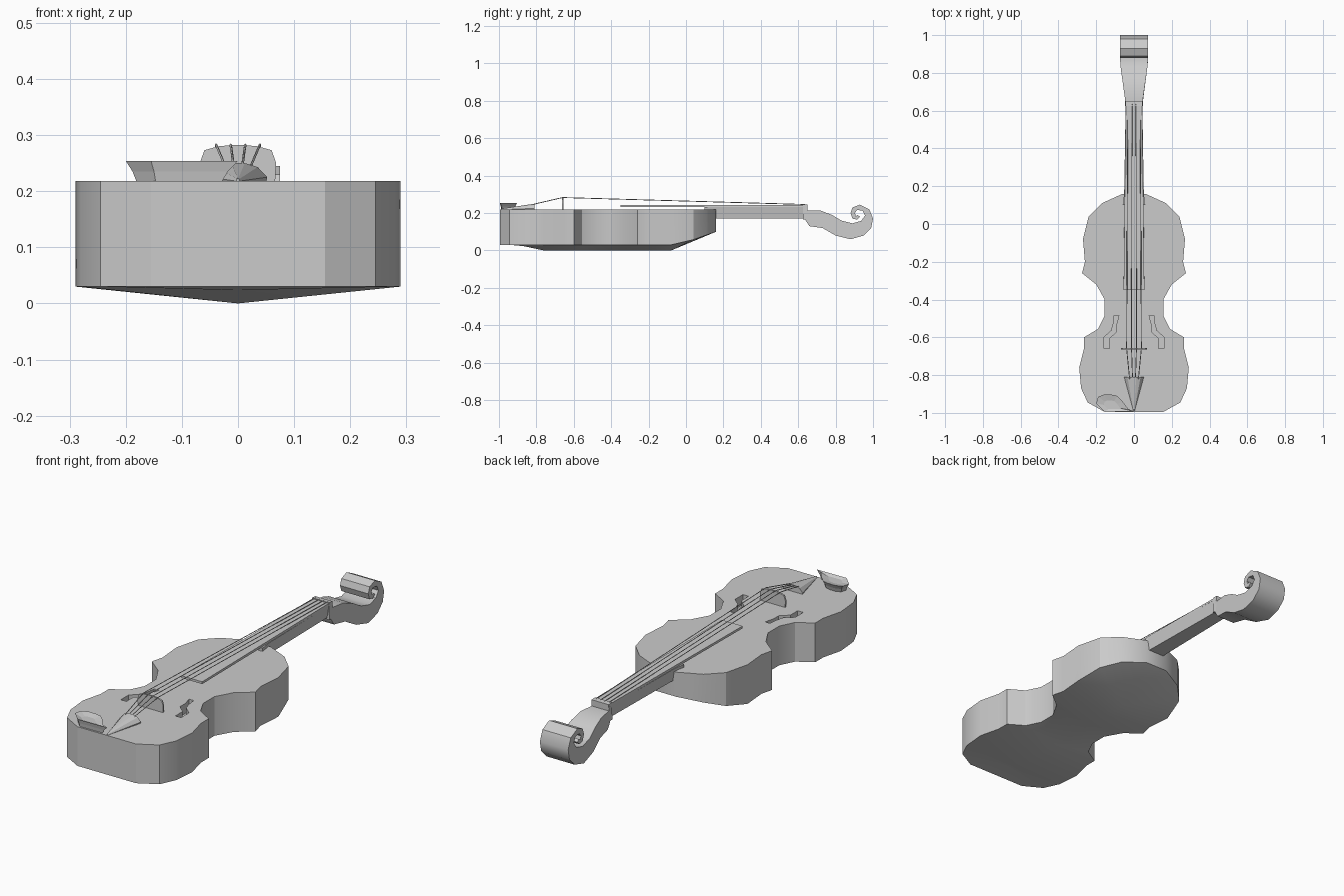
import bpy, bmesh
from mathutils import Vector

if "Cube" in bpy.data.objects:
    bpy.data.objects.remove(bpy.data.objects["Cube"])


def make(name, verts, faces):
    me = bpy.data.meshes.new(name)
    bm = bmesh.new()
    vs = [bm.verts.new(v) for v in verts]
    for f in faces:
        bm.faces.new([vs[i] for i in f])
    bmesh.ops.remove_doubles(bm, verts=bm.verts, dist=1e-5)
    bmesh.ops.recalc_face_normals(bm, faces=bm.faces)
    bm.to_mesh(me)
    bm.free()
    ob = bpy.data.objects.new(name, me)
    bpy.context.collection.objects.link(ob)
    return ob


def loft(name, *rings):
    """Skin equal-length rings and cap both ends."""
    n = len(rings[0])
    faces = [list(range(n)), [(len(rings) - 1) * n + i for i in range(n)]]
    for r in range(len(rings) - 1):
        for i in range(n):
            j = (i + 1) % n
            faces.append([r * n + i, r * n + j, (r + 1) * n + j, (r + 1) * n + i])
    return make(name, [v for r in rings for v in r], faces)


def mirrored(half):
    return half + [(-x, y) for x, y in reversed(half)]


def smooth(ob, angle=0.5):
    bpy.ops.object.select_all(action='DESELECT')
    bpy.context.view_layer.objects.active = ob
    ob.select_set(True)
    bpy.ops.object.shade_smooth_by_angle(angle=angle)


# Body: straight ribs, flat top, back rising to a centre ridge
outline = mirrored([(.06, .16), (.17, .11), (.24, .04), (.27, -.08), (.26, -.20),
                    (.275, -.26), (.20, -.32), (.155, -.40), (.155, -.485),
                    (.19, -.555), (.265, -.60), (.265, -.66), (.29, -.76),
                    (.28, -.87), (.245, -.945), (.155, -.995)])


def rim_z(y):
    return .03 + max(0, y + .04) * .35


def ridge(y):
    y = min(max(y, -.9), -.08)
    return (0, y, .03 * max(0, (-.76 - y) / .14))


n = len(outline)
verts = [(x, y, .218) for x, y in outline]
verts += [(x, y, rim_z(y)) for x, y in outline]
verts += [ridge(y) for x, y in outline]
faces = [list(range(n))]
for i in range(n):
    j = (i + 1) % n
    faces += [[i, j, n + j, n + i], [n + i, n + j, 2 * n + j, 2 * n + i]]
body = make("body", verts, faces)

# Sound holes cut into the top
hole = [(.08, -.485), (.105, -.485), (.11, -.53), (.12, -.565), (.16, -.60),
        (.16, -.66), (.13, -.66), (.13, -.605), (.092, -.57), (.092, -.53)]
for s in (1, -1):
    cutter = loft("sound_hole_cutter", [(s * x, y, .17) for x, y in hole],
                  [(s * x, y, .25) for x, y in hole])
    cutter.hide_render = True
    mod = body.modifiers.new("sound_hole", 'BOOLEAN')
    mod.operation, mod.object, mod.solver = 'DIFFERENCE', cutter, 'EXACT'
    bpy.context.view_layer.objects.active = body
    bpy.ops.object.modifier_apply(modifier=mod.name)
    bpy.data.objects.remove(cutter)
smooth(body)


# Neck, fingerboard and nut
def section(y, w_low, w_top, z0, z1):
    return [(-w_low, y, z0), (w_low, y, z0), (w_top, y, z1), (-w_top, y, z1)]


loft("neck", section(.10, .06, .06, .12, .233), section(.16, .042, .052, .172, .233),
     section(.64, .034, .044, .172, .233))
loft("fingerboard", section(-.35, .055, .055, .232, .243),
     section(.63, .045, .043, .232, .243))
loft("nut", section(.625, .047, .045, .165, .247), section(.65, .047, .045, .165, .245))

# Pegbox and scroll: curled side profile, widening toward the end
curl = [(.64, .243), (.65, .215), (.72, .213), (.78, .19), (.83, .16), (.89, .145),
        (.937, .158), (.957, .187), (.945, .212), (.915, .217), (.903, .2),
        (.908, .184), (.918, .19), (.93, .18), (.915, .165), (.89, .17), (.88, .2),
        (.89, .23), (.93, .245), (.98, .22), (1, .17), (.99, .12), (.95, .08),
        (.88, .06), (.80, .08), (.73, .12), (.66, .13), (.64, .16)]


def half_width(y):
    return .046 + .029 * min(1, max(0, (y - .65) / .21))


scroll = loft("scroll", [(-half_width(y), y, z) for y, z in curl],
              [(half_width(y), y, z) for y, z in curl])
smooth(scroll, .6)

# Bridge
arch = mirrored([(.066, .215), (.068, .25), (.06, .273), (.035, .28), (.012, .282)])
loft("bridge", *[[(x, y, z) for x, z in arch] for y in (-.664, -.656)])

# Tailpiece: arched wedge narrowing to the bottom end
wedge = mirrored([(.05, .215), (.052, .225), (.035, .243), (.012, .25)])
loft("tailpiece", [(x, -.81, z) for x, z in wedge],
     [(x * .06, -.99, .216 + (z - .215) * .2) for x, z in wedge])

# Chin rest: flared rim with a dished top
rest = [(0, -.992), (-.03, -.98), (-.06, -.94), (-.09, -.91), (-.12, -.903),
        (-.16, -.903), (-.19, -.915), (-.20, -.95), (-.155, -.995)]
c = Vector((-.12, -.965))


def rest_ring(scale, z):
    return [(*(c + (Vector(p) - c) * scale), z) for p in rest]


loft("chin_rest", rest_ring(.75, .215), rest_ring(.85, .235), rest_ring(1, .254),
     rest_ring(.5, .246))

# Strings
for x in (-.039, -.013, .013, .039):
    cu = bpy.data.curves.new("string", 'CURVE')
    cu.dimensions, cu.bevel_depth, cu.bevel_resolution = '3D', .0022, 0
    sp = cu.splines.new('POLY')
    sp.points.add(2)
    path = [(x * .6, -.82, .246), (x, -.66, .283), (x * .85, .635, .246)]
    for p, co in zip(sp.points, path):
        p.co = (*co, 1)
    bpy.context.collection.objects.link(bpy.data.objects.new("string", cu))
